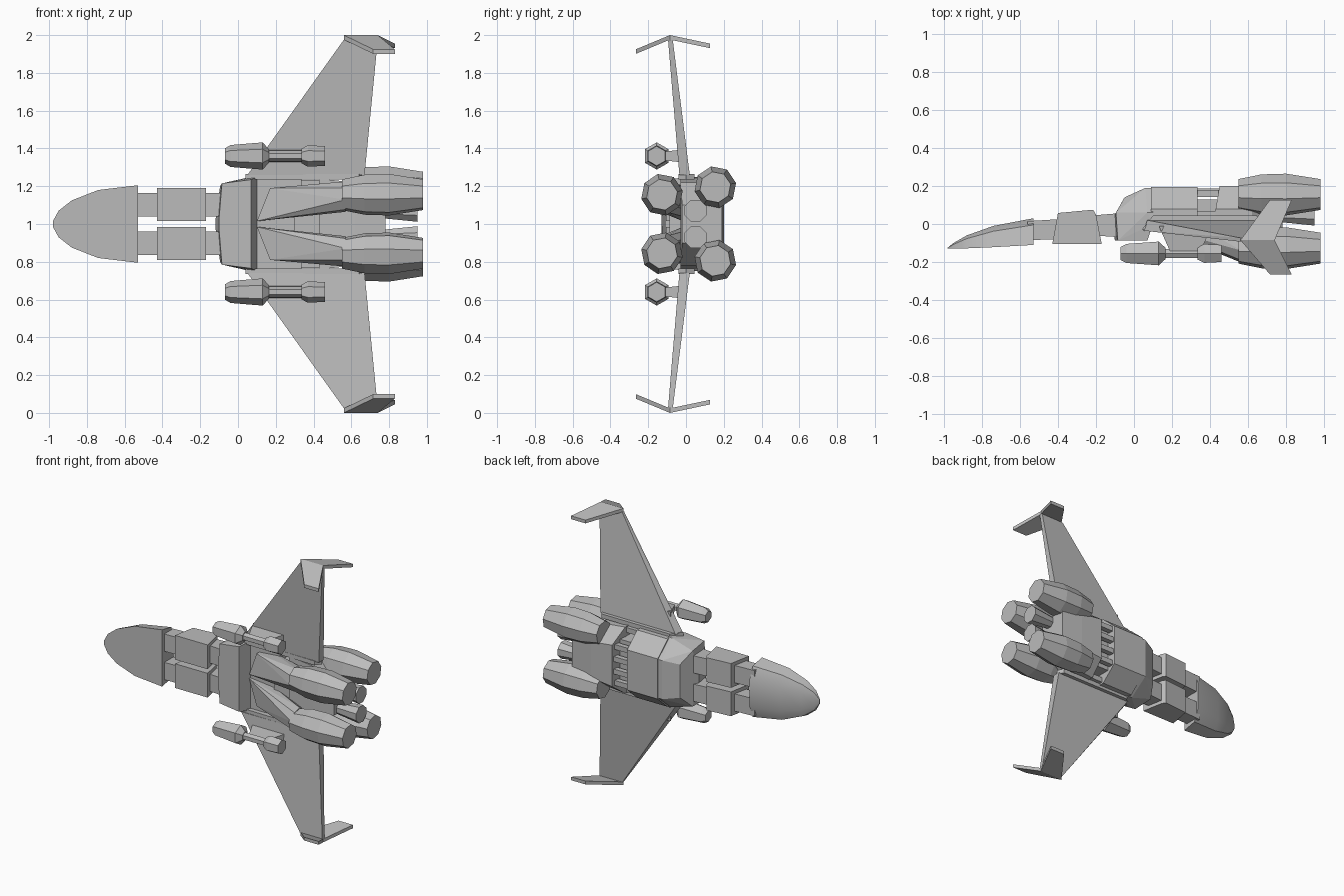
import bpy, bmesh, math

if "Cube" in bpy.data.objects:
    bpy.data.objects.remove(bpy.data.objects["Cube"])

grey = bpy.data.materials.new("hull_grey")
grey.use_nodes = True
grey.diffuse_color = (0.5, 0.5, 0.5, 1)
grey.node_tree.nodes["Principled BSDF"].inputs["Base Color"].default_value = (0.5, 0.5, 0.5, 1)


def hull(name, pts, side=1, smooth=None):
    """Convex solid from points (x, y, w); w is the distance from the mid plane z = 1."""
    bm = bmesh.new()
    for x, y, w in pts:
        bm.verts.new((x, y, 1 + side * w))
    res = bmesh.ops.convex_hull(bm, input=bm.verts[:])
    bmesh.ops.delete(bm, geom=[v for v in bm.verts if not v.link_faces], context='VERTS')
    bmesh.ops.dissolve_limit(bm, angle_limit=0.03, verts=bm.verts[:], edges=bm.edges[:])
    bmesh.ops.recalc_face_normals(bm, faces=bm.faces[:])
    me = bpy.data.meshes.new(name)
    bm.to_mesh(me)
    bm.free()
    me.materials.append(grey)
    ob = bpy.data.objects.new(name, me)
    bpy.context.scene.collection.objects.link(ob)
    if smooth:
        bpy.ops.object.select_all(action='DESELECT')
        ob.select_set(True)
        bpy.context.view_layer.objects.active = ob
        bpy.ops.object.shade_smooth_by_angle(angle=math.radians(smooth))
    return ob


def pair(name, pts):
    """The same part above and below the mid plane."""
    hull("upper_" + name, pts, 1)
    hull("lower_" + name, pts, -1)


def slab(profile, w0, w1):
    """Side profile in x, y swept from w0 to w1."""
    return [(x, y, w) for x, y in profile for w in (w0, w1)]


def box(x0, x1, y0, y1, w0, w1):
    return slab([(x0, y0), (x1, y0), (x1, y1), (x0, y1)], w0, w1)


def rings(stations, y, w, n=8, turn=0.0):
    """Points of n-sided rings around an axis along x."""
    return [(x, y + r * math.cos(turn + math.tau * i / n), w + r * math.sin(turn + math.tau * i / n))
            for x, r in stations for i in range(n)]


def both(pts):
    return pts + [(x, y, -w) for x, y, w in pts]


# Nose: flat belly, arched back
nose = []
for x, w, low, top in [(-0.98, 0.015, -0.13, -0.125), (-0.95, 0.07, -0.13, -0.10),
                       (-0.88, 0.125, -0.128, -0.06), (-0.74, 0.18, -0.122, -0.01),
                       (-0.53, 0.205, -0.11, 0.03)]:
    nose += [(x, low, w), (x, low + (top - low) * 0.75, w * 0.9), (x, top, w * 0.5)]
hull("nose", both(nose), smooth=25)

# Neck: twin rows of blocks joined by thinner links
pair("front_neck_link", slab([(-0.56, -0.085), (-0.4, -0.08), (-0.4, 0.025), (-0.56, 0.015)], 0.04, 0.165))
pair("neck_block", slab([(-0.43, -0.105), (-0.17, -0.105), (-0.2, 0.05), (-0.215, 0.075),
                         (-0.40, 0.058)], 0.015, 0.19))
pair("rear_neck_link", slab([(-0.22, -0.06), (-0.06, -0.07), (-0.06, 0.058), (-0.22, 0.045)], 0.04, 0.165))

# Forward hull with chamfered back
hull("forward_hull", both([
    (-0.085, -0.088, 0.215), (0.07, -0.088, 0.235), (0.1, 0.0, 0.25), (-0.1, -0.088, 0.03),
    (-0.118, 0.02, 0.03), (-0.095, 0.06, 0.2), (0.07, 0.06, 0.25), (0.1, 0.06, 0.25),
    (-0.05, 0.14, 0.12), (0.06, 0.19, 0.14), (0.1, 0.19, 0.14)]))
hull("mid_hull", both([(x, y, w) for x in (0.09, 0.335)
                       for y, w in ((0.0, 0.245), (0.08, 0.245), (0.195, 0.145))]))

# Core, rear block and exposed struts in the gap
hull("core", both(box(0.3, 0.6, -0.02, 0.13, 0, 0.17)))
hull("rear_block", both([
    (0.43, -0.03, 0.24), (0.43, 0.08, 0.24), (0.45, 0.2, 0.15), (0.62, 0.2, 0.13),
    (0.62, 0.08, 0.22), (0.62, -0.03, 0.22), (0.78, -0.02, 0.1), (0.78, 0.19, 0.1)]))
for label, y, w in [("inner", 0.168, 0.045), ("outer", 0.16, 0.13), ("side", 0.05, 0.215)]:
    pair(label + "_strut", box(0.32, 0.46, y - 0.018, y + 0.018, w - 0.018, w + 0.018))

# Spines flaring from the hull into the belly engines
pair("engine_spine", [(0.1, -0.015, 0.015), (0.17, -0.03, 0.19), (0.1, 0.08, 0.015), (0.17, 0.08, 0.19)]
     + rings([(0.57, 0.082)], -0.125, 0.145, turn=0.2))

# Four main engines and two small thrusters
barrel = [(0.55, 0.083), (0.67, 0.108), (0.80, 0.112), (0.98, 0.083)]
pair("belly_engine", rings(barrel, -0.127, 0.155, turn=0.2))
pair("back_engine", rings(barrel, 0.155, 0.195, turn=0.2))
pair("thruster", rings([(0.74, 0.04), (0.95, 0.063)], 0.05, 0.07, turn=math.pi / 8))

# Wings with root rails
pair("wing_root", slab([(0.04, -0.03), (0.1, 0.045), (0.645, 0.045), (0.67, 0.0), (0.64, -0.04)], 0.235, 0.265))
pair("wing", [(0.05, -0.035, 0.26), (0.07, 0.02, 0.26), (0.67, -0.035, 0.26), (0.67, 0.02, 0.26),
              (0.70, -0.062, 0.6), (0.70, -0.025, 0.6),
              (0.56, -0.093, 0.975), (0.56, -0.073, 0.975), (0.74, -0.095, 0.975), (0.74, -0.07, 0.975)])

# Swept chevron fins on the wing tips
for label, y, w in [("belly", -0.265, 0.925), ("back", 0.127, 0.955)]:
    outline = [(0.56, -0.085, 1.0), (0.74, -0.085, 1.0), (0.83, y, w), (0.715, y, w)]
    pair(label + "_tip_fin", outline + [(x, v, h - 0.024) for x, v, h in outline])

# Guns: two hexagonal pods on a rod, hung from the wing by a pylon
gun_y, gun_w = -0.155, 0.36
hexagon = dict(y=gun_y, w=gun_w, n=6, turn=math.pi / 6)
pair("gun_front_pod", rings([(-0.07, 0.04), (-0.04, 0.058), (0.13, 0.072), (0.165, 0.035)], **hexagon))
pair("gun_rod", rings([(0.15, 0.028), (0.36, 0.028)], **hexagon))
pair("gun_rear_pod", rings([(0.335, 0.038), (0.37, 0.057), (0.46, 0.052)], **hexagon))
pair("gun_pylon", [(x, y, gun_w + s * h) for s in (-1, 1) for x, y, h in
                   ((0.13, -0.01, 0.035), (0.41, -0.01, 0.035), (0.19, -0.145, 0.02), (0.35, -0.145, 0.02))])
